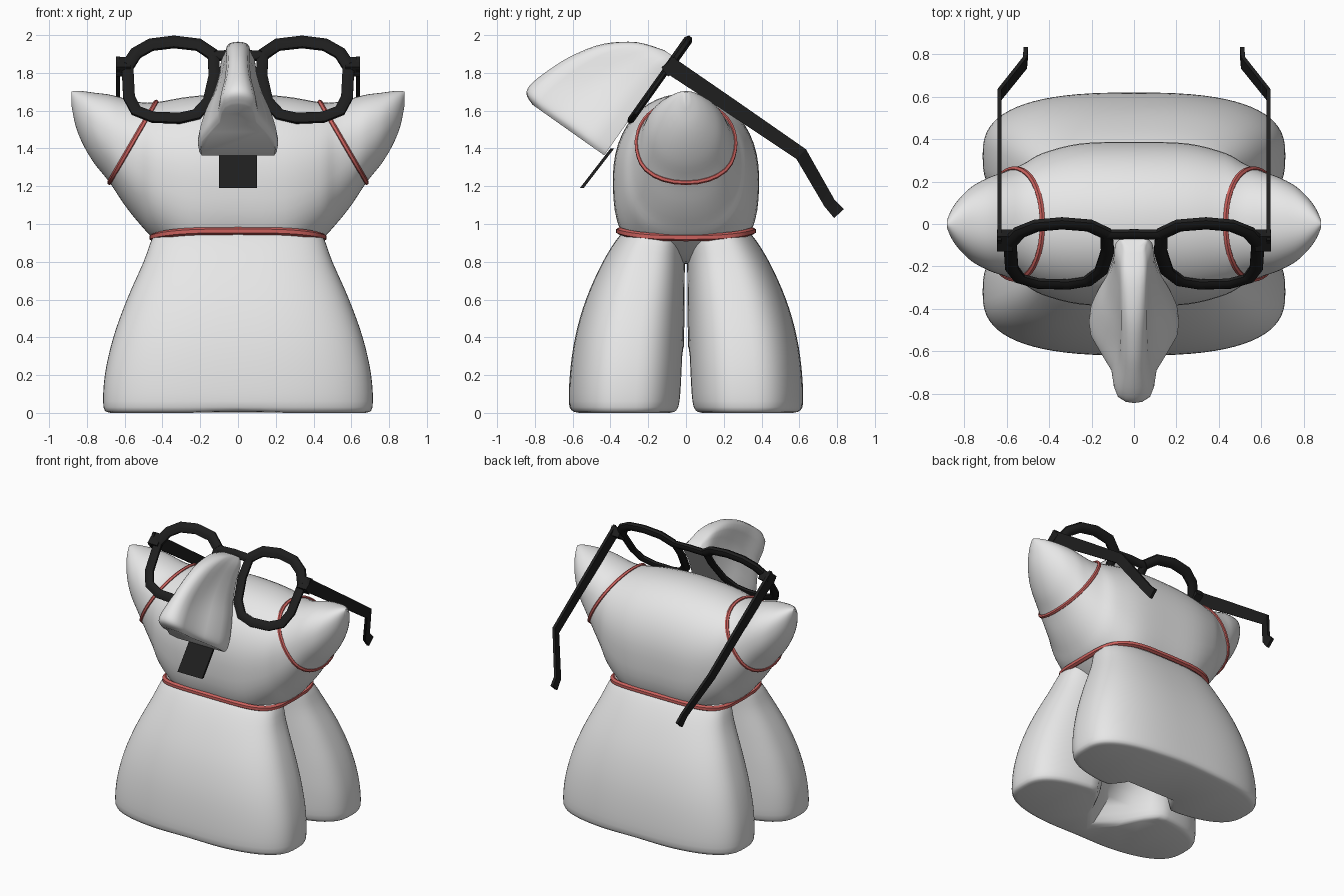
import bpy, bmesh, math
from mathutils import Vector

if "Cube" in bpy.data.objects:
    bpy.data.objects.remove(bpy.data.objects["Cube"])


def material(name, rgb):
    m = bpy.data.materials.new(name)
    m.diffuse_color = (*rgb, 1)
    m.use_nodes = True
    m.node_tree.nodes["Principled BSDF"].inputs["Base Color"].default_value = m.diffuse_color
    return m


GREY = material("pale grey", (0.8, 0.8, 0.8))
RED = material("seam red", (0.6, 0.12, 0.11))
BLACK = material("black plastic", (0.013, 0.013, 0.013))


def finish(name, bm, mat, angle=40):
    bmesh.ops.recalc_face_normals(bm, faces=bm.faces)
    me = bpy.data.meshes.new(name)
    bm.to_mesh(me)
    bm.free()
    ob = bpy.data.objects.new(name, me)
    bpy.context.collection.objects.link(ob)
    me.materials.append(mat)
    bpy.context.view_layer.objects.active = ob
    ob.select_set(True)
    bpy.ops.object.shade_smooth_by_angle(angle=math.radians(angle))
    ob.select_set(False)
    return ob


def loft(rings, closed=False):
    """Skin a list of equal-length rings; cap the ends unless closed."""
    bm = bmesh.new()
    vs = [[bm.verts.new(p) for p in r] for r in rings]
    n = len(vs[0])
    pairs = list(zip(vs, vs[1:])) + ([(vs[-1], vs[0])] if closed else [])
    for a, b in pairs:
        for i in range(n):
            j = (i + 1) % n
            bm.faces.new((a[i], a[j], b[j], b[i]))
    if not closed:
        caps = [bm.faces.new(vs[0]), bm.faces.new(vs[-1])]
        bmesh.ops.triangulate(bm, faces=caps)
    return bm


def smooth_rows(rows, steps=4):
    """Catmull-Rom interpolation of parameter rows."""
    out = []
    for k in range(len(rows) - 1):
        p0, p1, p2, p3 = (rows[max(k - 1, 0)], rows[k], rows[k + 1],
                          rows[min(k + 2, len(rows) - 1)])
        for s in range(steps):
            t = s / steps
            out.append([0.5 * (2 * b + (c - a) * t + (2 * a - 5 * b + 4 * c - d) * t * t
                               + (3 * b - a - 3 * c + d) * t ** 3)
                        for a, b, c, d in zip(p0, p1, p2, p3)])
    return out + [list(rows[-1])]


def oval(a, b, n, count=48, n_low=None):
    """Superellipse; n_low sets the squareness of the lower half."""
    pts = []
    for i in range(count):
        t = 2 * math.pi * i / count
        c, s = math.cos(t), math.sin(t)
        e = 2 / (n_low if n_low and s < 0 else n)
        pts.append((a * math.copysign(abs(c) ** e, c), b * math.copysign(abs(s) ** e, s)))
    return pts


def tube(name, pts, radius, mat, closed=True, depth=None, axis=Vector((0, 0, 1)), sides=8):
    """Sweep an oval section along a path; depth is the size along axis."""
    pts = [Vector(p) for p in pts]
    n, rings = len(pts), []
    for i, p in enumerate(pts):
        if closed:
            d = pts[(i + 1) % n] - pts[i - 1]
        else:
            d = pts[min(i + 1, n - 1)] - pts[max(i - 1, 0)]
        side = d.cross(axis).normalized()
        up = side.cross(d).normalized()
        rings.append([p + side * radius * math.cos(a) + up * (depth or radius) * math.sin(a)
                      for a in (2 * math.pi * (k + 0.5) / sides for k in range(sides))])
    return finish(name, loft(rings, closed), mat)


# Lower body: front and back halves, each ending in two feet
# rows: height, half width, outer y, inner y
LEG = [(0.0, 0.675, 0.575, 0.075), (0.03, 0.712, 0.617, 0.03), (0.2, 0.705, 0.615, 0.015),
       (0.4, 0.66, 0.587, 0.01), (0.6, 0.588, 0.53, 0.008), (0.8, 0.50, 0.44, 0.006),
       (0.94, 0.445, 0.35, 0.004), (0.97, 0.38, 0.29, 0.02)]
for name, sign in (("front_legs", -1), ("back_legs", 1)):
    rings = []
    for z, w, out, inn in smooth_rows(LEG):
        ring = []
        for x, y in oval(w, (out - inn) / 2, 2.7, 72, 2.9):
            notch = max(0, 1 - z / 0.35) * math.cos(min(abs(x) / 0.3, 1) * math.pi / 2) ** 2
            yy = (out + inn) / 2 + y
            if y < 0:
                yy += 0.42 * notch
            ring.append((x, sign * yy, z + (0.006 * notch if z < 0.02 else 0)))
        rings.append(ring)
    finish(name, loft(rings), GREY, 50)

# Upper body with ears, skinned along x
# rows: x, bottom, top, half depth, squareness of top, squareness of bottom
HALF = [(0.0, 0.79, 1.69, 0.387, 2.15, 2.7), (0.25, 0.80, 1.675, 0.38, 2.15, 2.7),
        (0.43, 0.91, 1.645, 0.335, 2.15, 2.5), (0.52, 1.0, 1.645, 0.285, 2.15, 2.3),
        (0.6, 1.1, 1.665, 0.25, 2.2, 2.2), (0.68, 1.22, 1.685, 0.222, 2.2, 2.1),
        (0.76, 1.32, 1.695, 0.18, 2.2, 2), (0.82, 1.42, 1.703, 0.125, 2.2, 2),
        (0.86, 1.52, 1.705, 0.07, 2.1, 2), (0.882, 1.63, 1.70, 0.02, 2, 2)]
rows = [(-r[0], *r[1:]) for r in HALF[:0:-1]] + HALF
rings = [[(x, y, (lo + hi) / 2 + z) for y, z in oval(hy, (hi - lo) / 2, n, 48, m)]
         for x, lo, hi, hy, n, m in smooth_rows(rows)]
body = finish("upper_body", loft(rings), GREY, 50)

# Ear seams follow a slanted cut through the upper body
for name, s in (("ear_seam_left", -1), ("ear_seam_right", 1)):
    bm = bmesh.new()
    bm.from_mesh(body.data)
    normal = Vector((s * 0.43, 0, 0.25)).normalized()
    cut = bmesh.ops.bisect_plane(bm, geom=bm.verts[:] + bm.edges[:] + bm.faces[:],
                                 plane_co=(s * 0.555, 0, 1.435), plane_no=normal)
    pts = [v.co.copy() for v in cut["geom_cut"] if isinstance(v, bmesh.types.BMVert)]
    bm.free()
    pts.sort(key=lambda p: math.atan2(p.z - 1.435, p.y))
    path = [pts[0]]
    for p in pts:
        if (p - path[-1]).length > 0.035 and (p - pts[0]).length > 0.035:
            path.append(p)
    tube(name, path, 0.014, RED, axis=normal, sides=6)

# Waist seam
tube("waist_seam", [(x, y, 0.938 + 0.027 * (abs(y) / 0.36) ** 3 - 0.01 * (abs(x) / 0.46) ** 3)
                    for x, y in oval(0.452, 0.352, 4, 40)], 0.02, RED, sides=6)


# Glasses: everything in the front lies on one tilted plane
def lens_y(z):
    return 0.02 + (z - 1.99) * 0.71


TILT = Vector((0, -0.815, 0.58))
RIM = [(0.13, 1.89), (0.21, 1.945), (0.34, 1.96), (0.46, 1.945), (0.54, 1.90), (0.585, 1.83),
       (0.577, 1.67), (0.54, 1.6), (0.45, 1.565), (0.31, 1.56), (0.22, 1.58),
       (0.155, 1.65), (0.125, 1.78)]
# Arm rows: x, y, z, half width
ARM = [(0.635, -0.10, 1.85, 0.045), (0.635, 0.25, 1.615, 0.04), (0.635, 0.61, 1.37, 0.036),
       (0.515, 0.76, 1.11, 0.032), (0.51, 0.81, 1.055, 0.035)]
for label, s in (("left", -1), ("right", 1)):
    tube("rim_" + label, [(s * x, lens_y(z), z) for x, z in RIM], 0.034, BLACK,
         depth=0.02, axis=TILT)
    tube("brow_" + label, [(s * x, lens_y(z) + 0.006, z + 0.005) for x, z in RIM[:6]], 0.036,
         BLACK, closed=False, depth=0.026, axis=TILT)
    rings = []
    for i, (x, y, z, w) in enumerate(ARM):
        a, b = ARM[max(i - 1, 0)], ARM[min(i + 1, len(ARM) - 1)]
        d = Vector((0, b[1] - a[1], b[2] - a[2])).normalized()
        p, up = Vector((s * x, y, z)), Vector((0, -d.z, d.y)) * w
        t = Vector((0.01, 0, 0))
        rings.append([p + up + t, p + up - t, p - up - t, p - up + t])
    finish("arm_" + label, loft(rings), BLACK, 20)
    # Hinge block between rim and arm
    rings = [[(s * x, y, z) for y, z in ((-0.13, 1.83), (-0.06, 1.885), (-0.025, 1.83), (-0.095, 1.78))]
             for x in (0.57, 0.647)]
    finish("hinge_" + label, loft(rings), BLACK, 20)
tube("bridge", [(-0.14, lens_y(1.89), 1.89), (0, lens_y(1.895), 1.895), (0.14, lens_y(1.89), 1.89)],
     0.03, BLACK, closed=False, depth=0.022, axis=TILT)

# Nose: sections stacked down the tilted plane
# rows: distance down, projection, base half width, ridge half width
NOSE = [(0.0, 0.06, 0.06, 0.045), (0.05, 0.205, 0.09, 0.058), (0.16, 0.345, 0.10, 0.06),
        (0.3, 0.44, 0.13, 0.062), (0.43, 0.497, 0.175, 0.07), (0.55, 0.533, 0.207, 0.09),
        (0.61, 0.524, 0.212, 0.095), (0.638, 0.465, 0.198, 0.085)]
down, outward = Vector((0, -0.577, -0.817)), Vector((0, -0.817, 0.577))
rings = []
for d, h, wb, wr in smooth_rows(NOSE):
    half = [(wb * 0.97, 0), (wb, 0.12), (wb * 0.96, 0.26), ((wb + wr) * 0.5, 0.46),
            (wr * 1.12, 0.64), (wr, 0.82), (wr * 0.8, 0.93), (wr * 0.42, 0.985)]
    sec = half + [(0, 1)] + [(-x, k) for x, k in half[::-1]]
    rings.append([Vector((x, -0.065, 1.885)) + down * d + outward * h * k for x, k in sec])
finish("nose", loft(rings), GREY, 50)

# Moustache plate below the nose
rings = [[(x, y, z) for x in (-0.1, 0.1)] + [(x, y + 0.02, z) for x in (0.1, -0.1)]
         for y, z in ((-0.40, 1.40), (-0.562, 1.19))]
finish("moustache", loft(rings), BLACK, 20)
